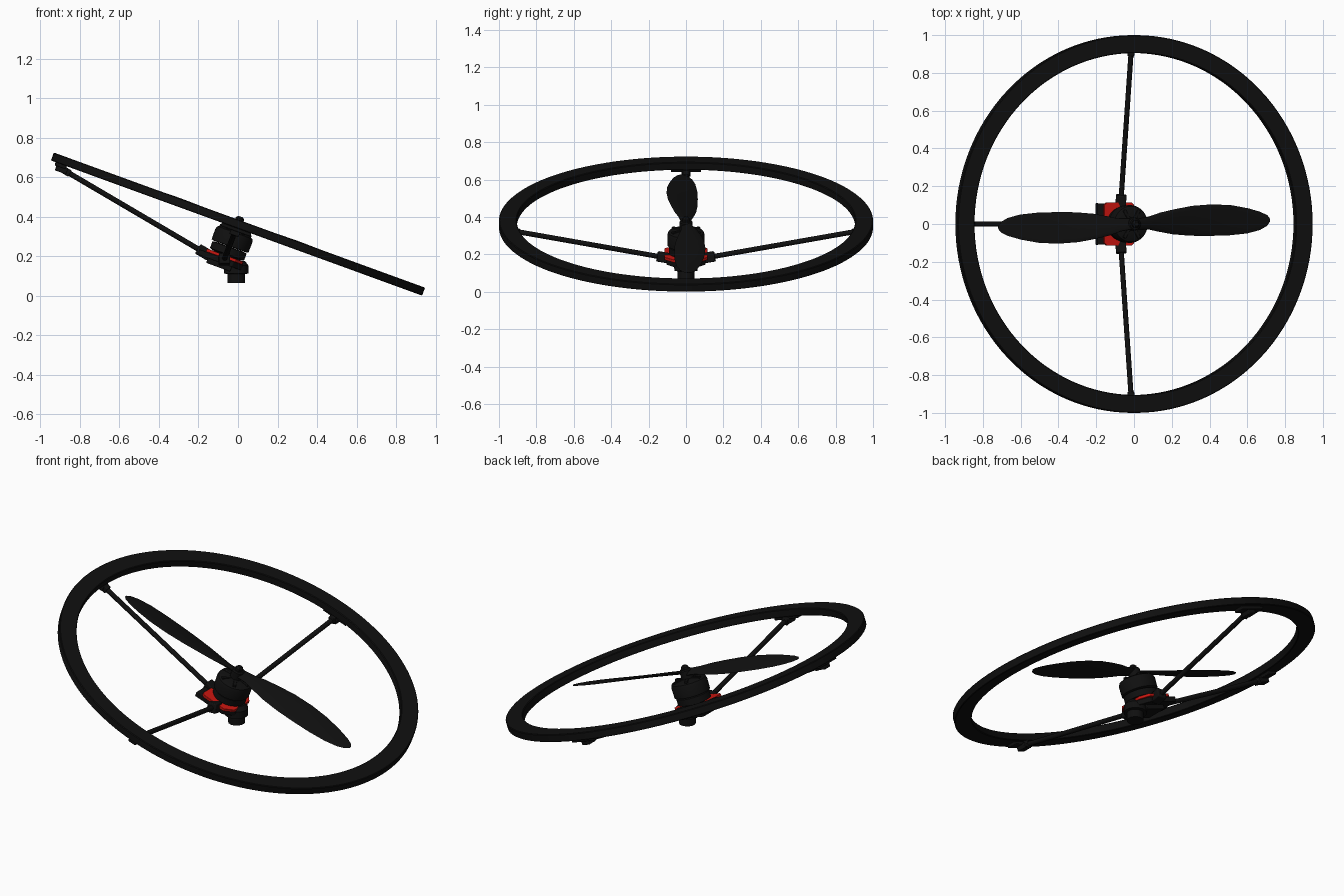
import bpy, bmesh
from math import sin, cos, tan, pi, radians
from mathutils import Matrix, Vector

if "Cube" in bpy.data.objects:
    bpy.data.objects.remove(bpy.data.objects["Cube"])

TILT = Matrix.Translation((0, 0, 0.3625)) @ Matrix.Rotation(radians(20), 4, 'Y')


def material(name, rgb):
    m = bpy.data.materials.new(name)
    m.diffuse_color = (*rgb, 1)
    m.use_nodes = True
    m.node_tree.nodes["Principled BSDF"].inputs["Base Color"].default_value = m.diffuse_color
    return m


BLACK = material("black", (0.005, 0.005, 0.005))
RED = material("red", (0.6, 0.008, 0.005))


def finish(name, bm, matrix=TILT, mat=BLACK, bevel=0):
    bmesh.ops.recalc_face_normals(bm, faces=bm.faces)
    me = bpy.data.meshes.new(name)
    bm.to_mesh(me)
    bm.free()
    ob = bpy.data.objects.new(name, me)
    bpy.context.collection.objects.link(ob)
    ob.matrix_world = matrix
    me.materials.append(mat)
    if bevel:
        mod = ob.modifiers.new("bevel", 'BEVEL')
        mod.width, mod.segments = bevel, 2
    bpy.ops.object.select_all(action='DESELECT')
    ob.select_set(True)
    bpy.context.view_layer.objects.active = ob
    bpy.ops.object.shade_smooth_by_angle(angle=radians(35))
    return ob


def box(name, centre, size, matrix=TILT, mat=BLACK, bevel=0.004):
    bm = bmesh.new()
    bmesh.ops.create_cube(bm, size=1)
    bmesh.ops.scale(bm, vec=size, verts=bm.verts)
    return finish(name, bm, matrix @ Matrix.Translation(centre), mat, bevel)


def lathe(name, profile, n=48, matrix=TILT, mat=BLACK, closed=False):
    """Spin (radius, height) points round the local z axis."""
    bm = bmesh.new()
    rings = [[bm.verts.new((r * cos(2 * pi * i / n), r * sin(2 * pi * i / n), z))
              for i in range(n)] for r, z in profile]
    pairs = list(zip(rings, rings[1:]))
    if closed:
        pairs.append((rings[-1], rings[0]))
    for a, b in pairs:
        for i in range(n):
            j = (i + 1) % n
            bm.faces.new((a[i], a[j], b[j], b[i]))
    if not closed:
        bm.faces.new(rings[0])
        bm.faces.new(rings[-1])
    return finish(name, bm, matrix, mat)


def slab(name, outline, z0, z1, mat, bevel=0.003):
    """Extrude a flat outline between two heights."""
    bm = bmesh.new()
    f = bm.faces.new([bm.verts.new((x, y, z0)) for x, y in outline])
    new = bmesh.ops.extrude_face_region(bm, geom=[f])['geom']
    bmesh.ops.translate(bm, vec=(0, 0, z1 - z0),
                        verts=[v for v in new if isinstance(v, bmesh.types.BMVert)])
    return finish(name, bm, TILT, mat, bevel)


def strut(name, a, b):
    """Thin rod with a square socket at its inner end (world coordinates)."""
    a, b = Vector(a), Vector(b)
    d = b - a
    frame = Matrix.Translation(a) @ d.to_track_quat('Z', 'Y').to_matrix().to_4x4()
    lathe(name, [(0.0135, 0), (0.0135, d.length)], 16, frame)
    box(name + "_socket", (0, 0, 0.01), (0.056, 0.056, 0.07), frame, bevel=0.006)
    box(name + "_end", (0, 0, d.length - 0.015), (0.036, 0.036, 0.05), frame)


# Guard ring
lathe("guard_ring", [(0.905, -0.018), (0.909, -0.0215), (0.996, -0.0215), (1.0, -0.018),
                     (1.0, 0.018), (0.996, 0.0215), (0.909, 0.0215), (0.905, 0.018)],
      128, closed=True)

# Ring clips on three sides, lying along the ring
for label, ang in (("left", 90), ("rear", 180), ("right", 270)):
    m = TILT @ Matrix.Rotation(radians(ang), 4, 'Z')
    box("ring_clip_" + label, (0.945, 0, -0.029), (0.06, 0.16, 0.018), m)
    box("clip_block_" + label, (0.935, 0, -0.046), (0.06, 0.05, 0.03), m)

# Support struts
strut("strut_rear", (-0.165, 0, 0.215), (-0.885, 0, 0.638))
for s, label in ((-1, "right"), (1, "left")):
    strut("strut_" + label, (-0.07, s * 0.11, 0.183), (-0.014, s * 0.93, 0.327))

# Motor: stator base, bell, shaft and nut
lathe("motor_base", [(0.07, -0.17), (0.092, -0.162), (0.092, -0.126), (0.07, -0.122)])
lathe("motor_bell", [(0.085, -0.121), (0.099, -0.118), (0.1, -0.062), (0.094, -0.046),
                     (0.075, -0.037), (0.03, -0.032)])
for i in range(6):
    m = TILT @ Matrix.Rotation(i * pi / 3, 4, 'Z')
    box("bell_spoke_%d" % i, (0.055, 0, -0.036), (0.06, 0.018, 0.012), m, bevel=0.003)
lathe("propeller_hub", [(0.034, -0.036), (0.034, 0.012), (0.028, 0.018)], 32)
lathe("propeller_nut", [(0.022, 0.015), (0.022, 0.03), (0.012, 0.04)], 6)

# Two twisted propeller blades: (radius, trailing edge, leading edge)
STATIONS = [(0.01, -0.028, 0.028), (0.08, -0.028, 0.04), (0.14, -0.04, 0.06),
            (0.22, -0.054, 0.078), (0.32, -0.062, 0.096), (0.43, -0.063, 0.104),
            (0.54, -0.06, 0.1), (0.64, -0.05, 0.083), (0.71, -0.032, 0.064),
            (0.75, -0.01, 0.046), (0.765, 0.012, 0.028)]
for k, label in enumerate(("front", "rear")):
    bm = bmesh.new()
    rings = []
    for r, lo, hi in STATIONS:
        slope = tan(radians(18 - 12 * r / 0.765))
        half = 0.011 * (1 - 0.8 * r / 0.765)
        ring = []
        for i in range(16):
            a = 2 * pi * i / 16
            y = (lo + hi) / 2 + (hi - lo) / 2 * cos(a)
            ring.append(bm.verts.new((r, y, y * slope + half * sin(a))))
        rings.append(ring)
    for a, b in zip(rings, rings[1:]):
        for i in range(16):
            j = (i + 1) % 16
            bm.faces.new((a[i], a[j], b[j], b[i]))
    bm.faces.new(rings[0])
    bm.faces.new(rings[-1])
    finish("propeller_blade_" + label, bm, TILT @ Matrix.Rotation(pi * k, 4, 'Z'))

# Red mounting plate over the black base plate
red_half = [(0.09, 0.07), (0.05, 0.115), (-0.09, 0.115), (-0.105, 0.1)]
slab("mount_plate", red_half + [(x, -y) for x, y in reversed(red_half)], -0.186, -0.17, RED, 0.002)
base_half = [(0.095, 0.055), (0.045, 0.105), (-0.14, 0.11)]
slab("base_plate", base_half + [(x, -y) for x, y in reversed(base_half)], -0.215, -0.186, BLACK)
box("base_block", (-0.02, 0, -0.222), (0.13, 0.13, 0.035))

# Upright pole socket below the base
lathe("pole_socket", [(0.045, 0.065), (0.045, 0.11), (0.062, 0.112), (0.062, 0.152), (0.045, 0.175)],
      32, Matrix.Translation((-0.009, 0, 0)))
